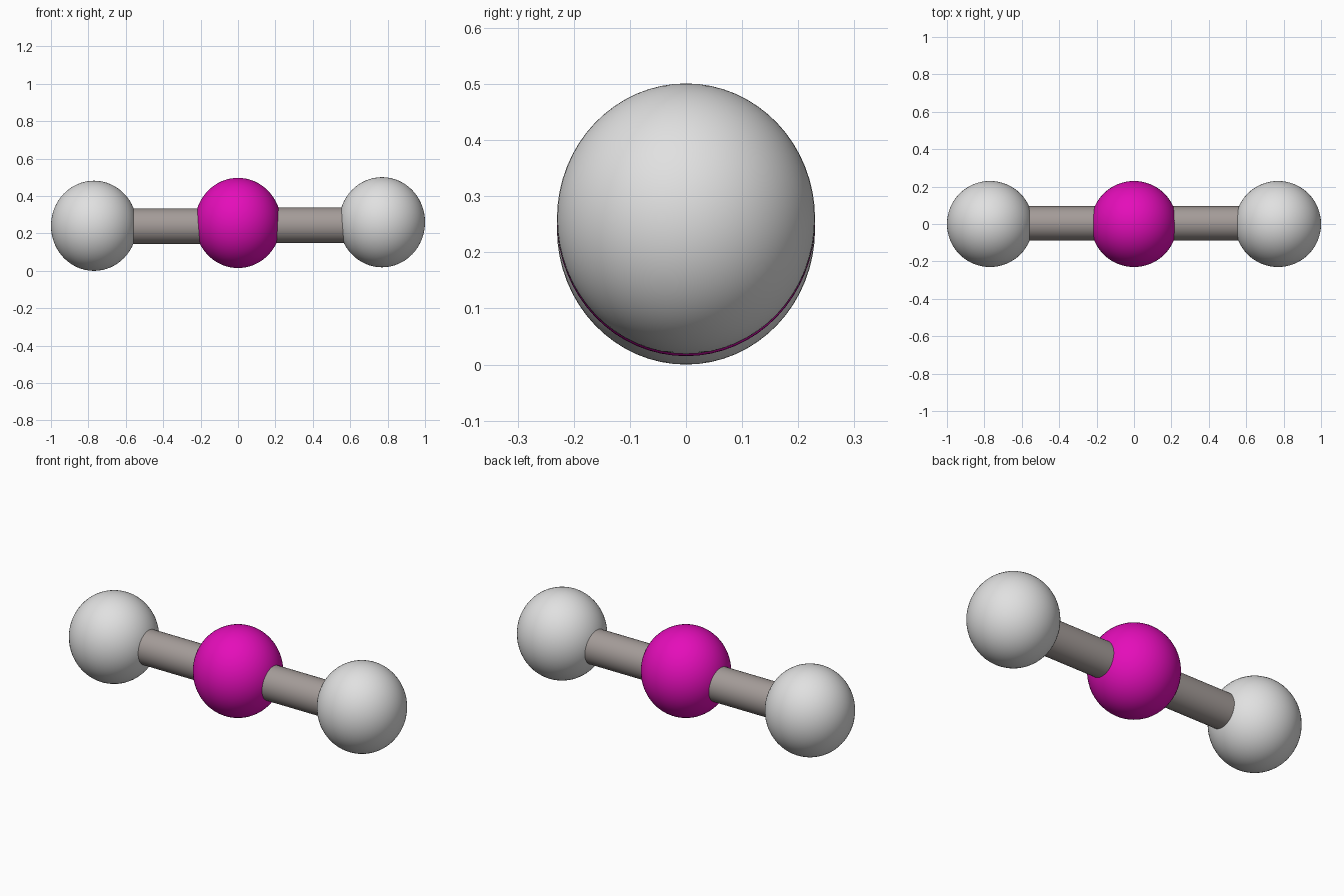
import bpy
from mathutils import Matrix

if "Cube" in bpy.data.objects:
    bpy.data.objects.remove(bpy.data.objects["Cube"])


def material(name, rgb):
    m = bpy.data.materials.new(name)
    m.diffuse_color = (*rgb, 1)
    m.use_nodes = True
    m.node_tree.nodes["Principled BSDF"].inputs["Base Color"].default_value = m.diffuse_color
    return m


WHITE = material("light grey", (0.75, 0.75, 0.75))
MAGENTA = material("magenta", (0.78, 0.004, 0.49))
GREY = material("warm grey", (0.37, 0.33, 0.315))


def finish(name, mat):
    ob = bpy.context.object
    ob.name = name
    ob.data.materials.append(mat)
    bpy.ops.object.shade_smooth_by_angle(angle=0.6)
    return ob


# Balls: slightly taller than wide
def ball(name, x, z, mat):
    bpy.ops.mesh.primitive_uv_sphere_add(segments=64, ring_count=32, radius=1)
    ob = finish(name, mat)
    ob.data.transform(Matrix.Diagonal((0.23, 0.23, 0.241, 1)))
    ob.location = (x, 0, z)


# Rods: lie along x, ends buried in the balls
def rod(name, x, z):
    bpy.ops.mesh.primitive_cylinder_add(vertices=48, radius=1, depth=1)
    ob = finish(name, GREY)
    ob.data.transform(Matrix.Rotation(1.5707963, 4, 'Y'))
    ob.data.transform(Matrix.Diagonal((0.60, 0.092, 0.095, 1)))
    ob.location = (x, 0.003, z)


ball("left_ball", -0.77, 0.241, WHITE)
ball("centre_ball", 0, 0.256, MAGENTA)
ball("right_ball", 0.77, 0.26, WHITE)
rod("left_rod", -0.385, 0.239)
rod("right_rod", 0.385, 0.244)
